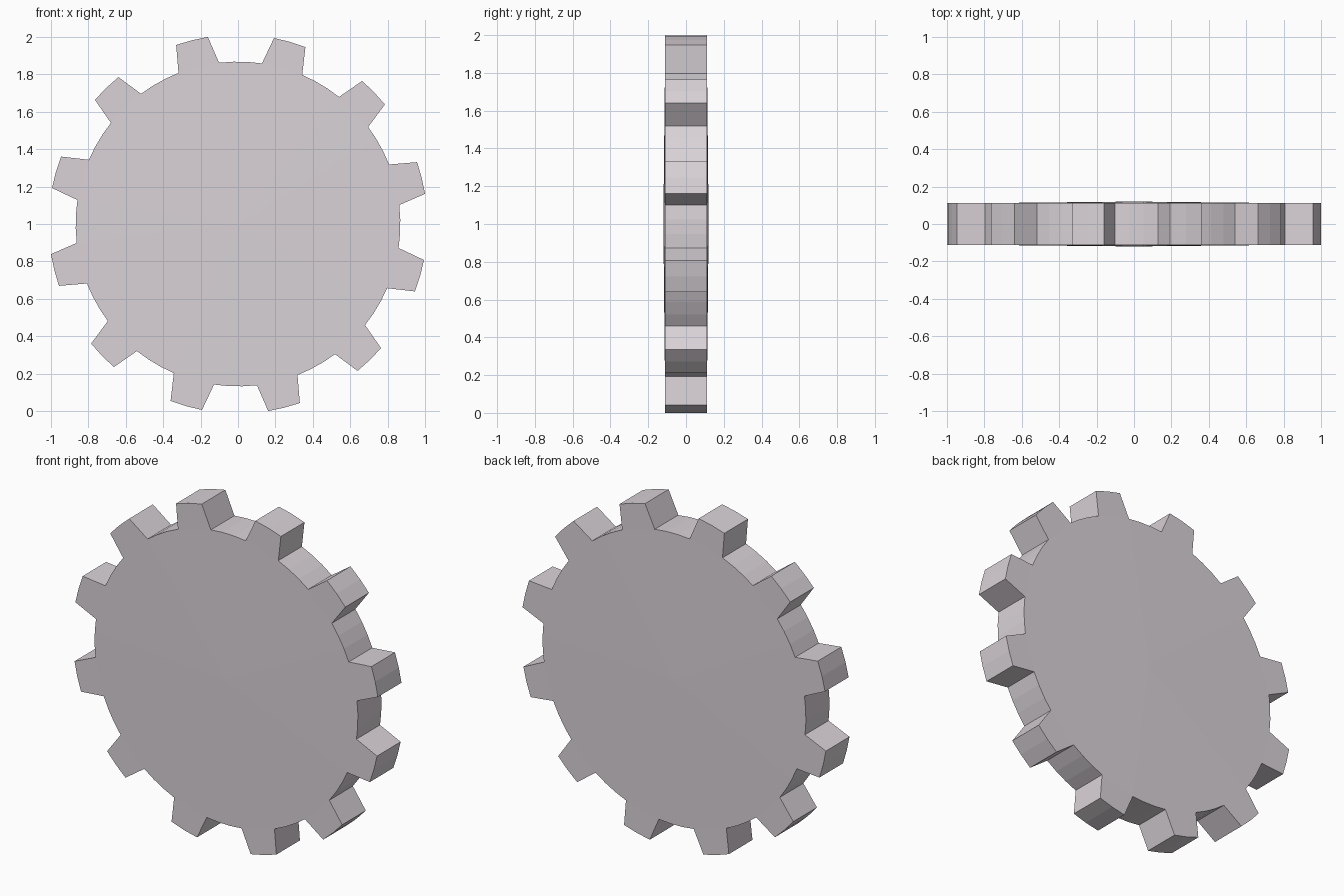
import bpy, bmesh
from math import radians, cos, sin

if "Cube" in bpy.data.objects:
    bpy.data.objects.remove(bpy.data.objects["Cube"])

TEETH, PHASE = 12, 14.1
R_TIP, R_ROOT = 1.0127, 0.868
TIP_HALF, ROOT_HALF = 4.95, 7.4      # half widths of a tooth in degrees
HALF_T, HUB_T = 0.111, 0.12          # half thickness at rim and at centre
CZ = 1.0


def ring_vert(bm, r, deg, y):
    a = radians(deg)
    return bm.verts.new((r * cos(a), y, CZ + r * sin(a)))


bm = bmesh.new()
outlines = []
for side in (-1, 1):
    y = side * HALF_T
    hub = bm.verts.new((0, side * HUB_T, CZ))
    inner, outline = [], []
    for i in range(TEETH):
        c = PHASE + i * 360 / TEETH
        # tooth face
        a = ring_vert(bm, R_ROOT, c - ROOT_HALF, y)
        tips = [ring_vert(bm, R_TIP, c + k * TIP_HALF, y) for k in (-1, 0, 1)]
        b = ring_vert(bm, R_ROOT, c + ROOT_HALF, y)
        bm.faces.new([a] + tips + [b])
        # root arc up to the next tooth
        gap = 360 / TEETH - 2 * ROOT_HALF
        arc = [ring_vert(bm, R_ROOT, c + ROOT_HALF + gap * k / 3, y) for k in (1, 2)]
        inner += [a, b] + arc
        outline += [a] + tips + [b] + arc
    # shallow conical disc face
    for p, q in zip(inner, inner[1:] + inner[:1]):
        bm.faces.new((hub, p, q))
    outlines.append(outline)

# rim walls
front, back = outlines
n = len(front)
for i in range(n):
    j = (i + 1) % n
    bm.faces.new((front[i], front[j], back[j], back[i]))
bmesh.ops.recalc_face_normals(bm, faces=bm.faces[:])

mesh = bpy.data.meshes.new("gear_wheel")
bm.to_mesh(mesh)
bm.free()
gear = bpy.data.objects.new("gear_wheel", mesh)
bpy.context.collection.objects.link(gear)

mat = bpy.data.materials.new("mauve_grey")
mat.diffuse_color = (0.70, 0.65, 0.69, 1)
mat.use_nodes = True
mat.node_tree.nodes["Principled BSDF"].inputs["Base Color"].default_value = mat.diffuse_color
mesh.materials.append(mat)
